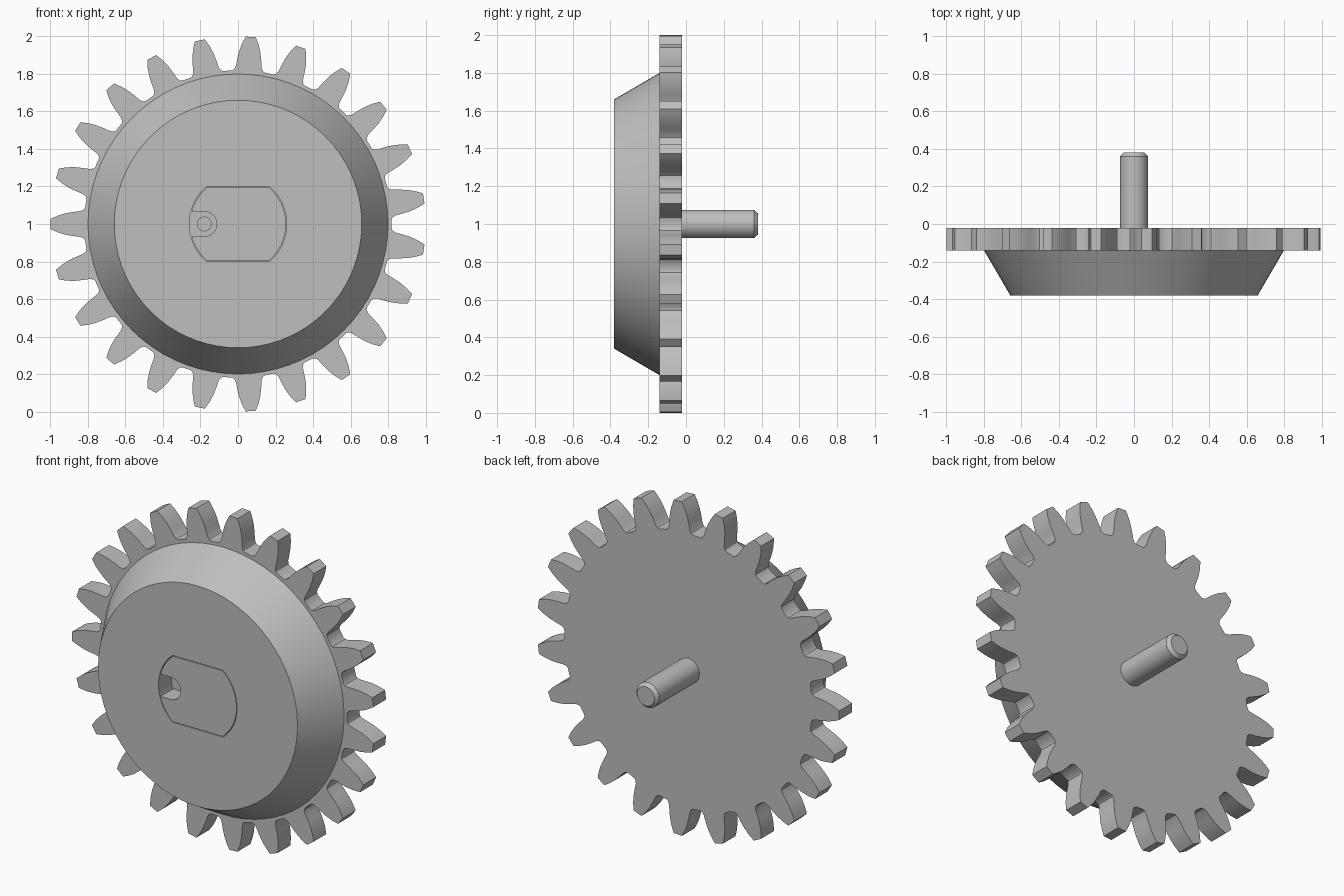
import bpy, bmesh
from math import sin, cos, pi, radians, asin

if "Cube" in bpy.data.objects:
    bpy.data.objects.remove(bpy.data.objects["Cube"], do_unlink=True)

CENTRE_Z = 1.0
TEETH = 23

grey = bpy.data.materials.new("plain_grey")
grey.use_nodes = True
colour = (0.52, 0.52, 0.52, 1)
grey.diffuse_color = colour
grey.node_tree.nodes["Principled BSDF"].inputs["Base Color"].default_value = colour


def arc(radius, start, end, steps, cx=0.0):
    """Points on an arc, end included."""
    angles = [start + (end - start) * i / steps for i in range(steps + 1)]
    return [(cx + radius * cos(a), radius * sin(a)) for a in angles]


def circle(radius, steps=72, cx=0.0):
    return arc(radius, 0, 2 * pi, steps, cx)[:-1]


def loft(name, sections):
    """Join (outline, y) sections front to back and cap both ends."""
    bm = bmesh.new()
    rings = [[bm.verts.new((x, y, z + CENTRE_Z)) for x, z in pts] for pts, y in sections]
    for a, b in zip(rings, rings[1:]):
        for i in range(len(a)):
            j = (i + 1) % len(a)
            bm.faces.new((a[i], a[j], b[j], b[i]))
    bm.faces.new(rings[0])
    bm.faces.new(rings[-1])
    bmesh.ops.recalc_face_normals(bm, faces=bm.faces)
    mesh = bpy.data.meshes.new(name)
    bm.to_mesh(mesh)
    bm.free()
    mesh.materials.append(grey)
    obj = bpy.data.objects.new(name, mesh)
    bpy.context.collection.objects.link(obj)
    return obj


def select(obj):
    bpy.ops.object.select_all(action='DESELECT')
    obj.select_set(True)
    bpy.context.view_layer.objects.active = obj


def cut(obj, cutter):
    cutter.hide_render = True
    mod = obj.modifiers.new("cut", 'BOOLEAN')
    mod.operation = 'DIFFERENCE'
    mod.solver = 'EXACT'
    mod.object = cutter
    select(obj)
    bpy.ops.object.modifier_apply(modifier=mod.name)
    bpy.data.objects.remove(cutter, do_unlink=True)


def smooth(obj):
    select(obj)
    bpy.ops.object.shade_smooth_by_angle(angle=radians(25))


# Toothed wheel: one tooth flank mirrored, then repeated round the rim
flank = [(0.815, 0.088), (0.822, 0.077), (0.84, 0.069), (0.88, 0.064),
         (0.92, 0.057), (0.96, 0.045), (0.985, 0.034), (1.0, 0.027)]
tooth = [(r, -w) for r, w in flank] + [(r, w) for r, w in reversed(flank)]
rim = []
for k in range(TEETH):
    a = pi + 2 * pi * k / TEETH
    rim += [(r * cos(a) - w * sin(a), r * sin(a) + w * cos(a)) for r, w in tooth]
wheel = loft("toothed_wheel", [(rim, -0.14), (rim, -0.02)])

# Tapered hub with a flat-sided pocket and a small pin hole in its floor
FRONT, FLOOR = -0.38, -0.26
hub = loft("tapered_hub", [(circle(0.66), FRONT), (circle(0.8), -0.14)])


def flat_sided(radius, half_height):
    a = asin(half_height / radius)
    return arc(radius, -a, a, 16) + arc(radius, pi - a, pi + a, 16)


pocket = flat_sided(0.26, 0.2)
cut(hub, loft("pocket_cutter", [(pocket, FRONT - 0.1), (pocket, FLOOR)]))
hole = circle(0.037, 24, -0.18)
cut(hub, loft("pin_hole_cutter", [(hole, FLOOR - 0.05), (hole, FLOOR + 0.08)]))

# Insert: fills the pocket flush, with a rounded slot open to one side
R, H, SLOT = 0.256, 0.196, 0.067
a, s = asin(H / R), asin(SLOT / R)
outline = (arc(R, -a, a, 16) + arc(R, pi - a, pi - s, 8)
           + arc(SLOT, pi / 2, -pi / 2, 16, -0.18) + arc(R, pi + s, pi + a, 8))
insert = loft("slotted_insert", [(outline, FRONT), (outline, FLOOR)])

# Rear shaft with a chamfered end
shaft = loft("rear_shaft", [(circle(0.075, 40), -0.03), (circle(0.075, 40), 0.36),
                            (circle(0.057, 40), 0.38)])

for part in (wheel, hub, insert, shaft):
    smooth(part)
